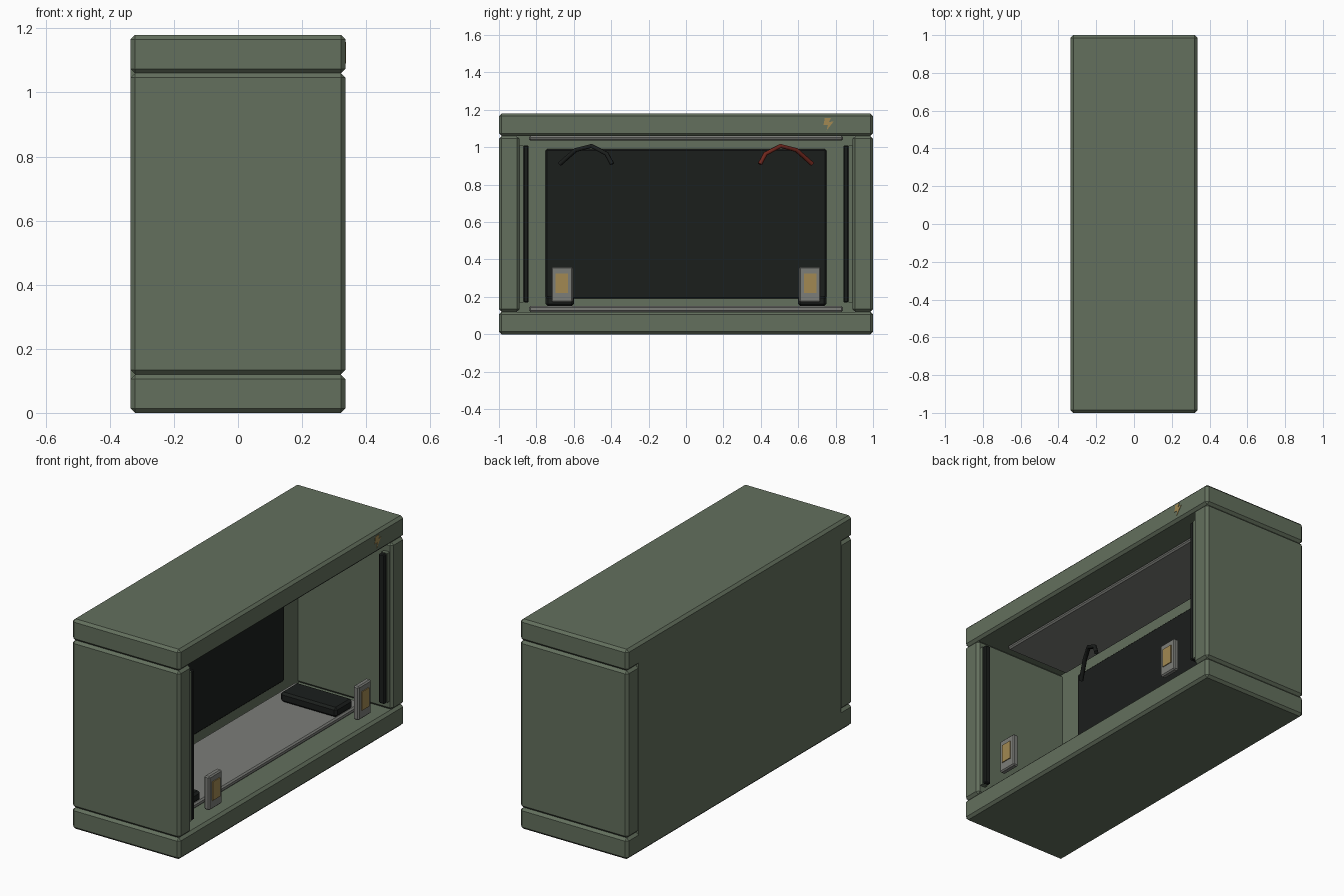
import bpy, bmesh

if "Cube" in bpy.data.objects:
    bpy.data.objects.remove(bpy.data.objects["Cube"])

def mat(name, r, g, b):
    m = bpy.data.materials.new(name)
    m.diffuse_color = (r, g, b, 1)
    m.use_nodes = True
    m.node_tree.nodes["Principled BSDF"].inputs["Base Color"].default_value = m.diffuse_color
    return m

GREEN = mat("green_paint", .125, .16, .11)
BLACK = mat("black_rubber", .011, .013, .012)
STEEL = mat("steel", .2, .205, .19)
BRASS = mat("brass", .36, .25, .085)
RED = mat("red_wire", .16, .02, .012)

def add_mesh(name, bm, material):
    me = bpy.data.meshes.new(name)
    bmesh.ops.recalc_face_normals(bm, faces=bm.faces)
    bm.to_mesh(me)
    bm.free()
    me.materials.append(material)
    ob = bpy.data.objects.new(name, me)
    bpy.context.collection.objects.link(ob)
    return ob

def box(name, x, y, z, material, bevel=0):
    """Box from (min, max) ranges with an optional chamfer."""
    bm = bmesh.new()
    bmesh.ops.create_cube(bm, size=1)
    for v in bm.verts:
        v.co = [(r[0] + r[1]) / 2 + c * (r[1] - r[0]) for c, r in zip(v.co, (x, y, z))]
    if bevel:
        bmesh.ops.bevel(bm, geom=bm.edges[:], offset=bevel, segments=1, affect='EDGES')
    return add_mesh(name, bm, material)

def span(side, a, b):
    return tuple(sorted((side * a, side * b)))

X = (-.335, .335)

# Outer case: base, lid, back wall
box("base_slab", X, (-1, 1), (0, .12), GREEN, .014)
box("lid_slab", X, (-1, 1), (1.06, 1.18), GREEN, .014)
box("back_wall", (-.335, -.25), (-.9, .9), (.02, 1.16), GREEN)

# Inner back pad and the floor and ceiling plates
box("back_pad", (-.25, -.235), (-.75, .75), (.19, .99), BLACK, .007)
box("floor_plate", (-.235, .19), (-.84, .84), (.12, .15), STEEL, .008)
box("ceiling_plate", (-.235, .17), (-.84, .84), (1.035, 1.06), STEEL, .008)

for side, label in ((-1, "front"), (1, "rear")):
    # Side walls with door seals
    box(label + "_side_wall", X, span(side, .89, 1), (.12, 1.06), GREEN, .014)
    box(label + "_seal_strip", (.285, .32), span(side, .868, .895), (.17, 1.01), GREEN)
    box(label + "_seal", (.285, .32), span(side, .842, .868), (.17, 1.01), BLACK, .005)
    # Floor runner
    box(label + "_floor_runner", (-.16, .19), span(side, .60, .75), (.15, .205), BLACK, .012)
    # Latch with brass insert
    box(label + "_latch", (.292, .326), span(side, .605, .72), (.17, .36), STEEL, .007)
    box(label + "_latch_insert", (.32, .331), span(side, .63, .697), (.22, .325), BRASS)
    # Hanging cable
    cu = bpy.data.curves.new(label + "_cable", 'CURVE')
    cu.dimensions = '3D'
    cu.bevel_depth = .012
    cu.bevel_resolution = 1
    cu.use_fill_caps = True
    path = [(-.2, .675, .91), (-.155, .59, .985), (-.11, .505, 1.007),
            (-.085, .425, .965), (-.07, .395, .91)]
    sp = cu.splines.new('POLY')
    sp.points.add(len(path) - 1)
    for p, (x, y, z) in zip(sp.points, path):
        p.co = (x, side * y, z, 1)
    cu.materials.append(RED if side > 0 else BLACK)
    ob = bpy.data.objects.new(label + "_cable", cu)
    bpy.context.collection.objects.link(ob)

# Hazard bolt marking on the lid edge
bm = bmesh.new()
bolt = [(.742, 1.157), (.775, 1.157), (.765, 1.135), (.79, 1.138),
        (.752, 1.09), (.758, 1.118), (.735, 1.118)]
face = bm.faces.new([bm.verts.new((.334, y, z)) for y, z in bolt])
ext = bmesh.ops.extrude_face_region(bm, geom=[face])
for v in ext["geom"]:
    if isinstance(v, bmesh.types.BMVert):
        v.co.x += .003
add_mesh("bolt_marking", bm, BRASS)
